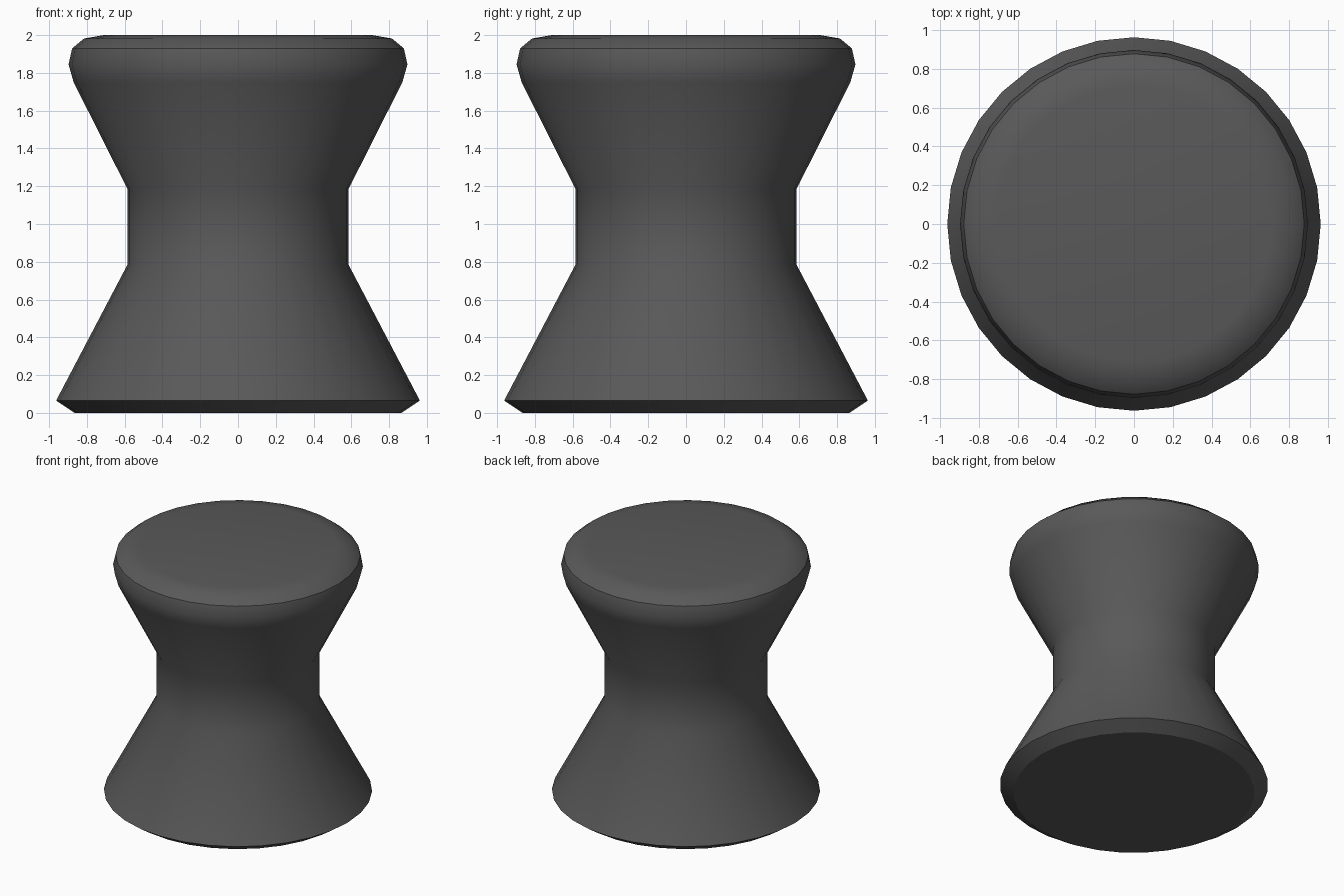
import bpy, math

if "Cube" in bpy.data.objects:
    bpy.data.objects.remove(bpy.data.objects["Cube"])

SIDES = 32


def lathe(name, profile, angle, cap_bottom=False, cap_top=False):
    """Spin (radius, z) points, listed from bottom to top, around z."""
    n = len(profile)
    verts = [(r * math.cos(2 * math.pi * i / SIDES), r * math.sin(2 * math.pi * i / SIDES), z)
             for r, z in profile for i in range(SIDES)]
    faces = [(k * SIDES + i, k * SIDES + (i + 1) % SIDES,
              (k + 1) * SIDES + (i + 1) % SIDES, (k + 1) * SIDES + i)
             for k in range(n - 1) for i in range(SIDES)]
    if cap_bottom:
        faces.append(tuple(reversed(range(SIDES))))
    if cap_top:
        faces.append(tuple(range((n - 1) * SIDES, n * SIDES)))
    mesh = bpy.data.meshes.new(name)
    mesh.from_pydata(verts, [], faces)
    ob = bpy.data.objects.new(name, mesh)
    bpy.context.collection.objects.link(ob)
    mat = bpy.data.materials.get("dark_grey") or bpy.data.materials.new("dark_grey")
    mat.diffuse_color = (0.1, 0.1, 0.1, 1)
    mat.use_nodes = True
    mat.node_tree.nodes["Principled BSDF"].inputs["Base Color"].default_value = mat.diffuse_color
    mesh.materials.append(mat)
    bpy.ops.object.select_all(action='DESELECT')
    ob.select_set(True)
    bpy.context.view_layer.objects.active = ob
    bpy.ops.object.shade_smooth_by_angle(angle=math.radians(angle))
    return ob


# Chamfered base with a flat underside
lathe("base", [(0.865, 0), (0.963, 0.065)], 25, cap_bottom=True)

# Waisted body with a rounded upper lip
lathe("body", [(0.963, 0.065), (0.585, 0.785), (0.585, 1.185),
               (0.87, 1.75), (0.897, 1.845), (0.878, 1.93)], 45)

# Softly rounded seat
lathe("seat", [(0.878, 1.93), (0.815, 1.982), (0.71, 2.0)], 60, cap_top=True)
